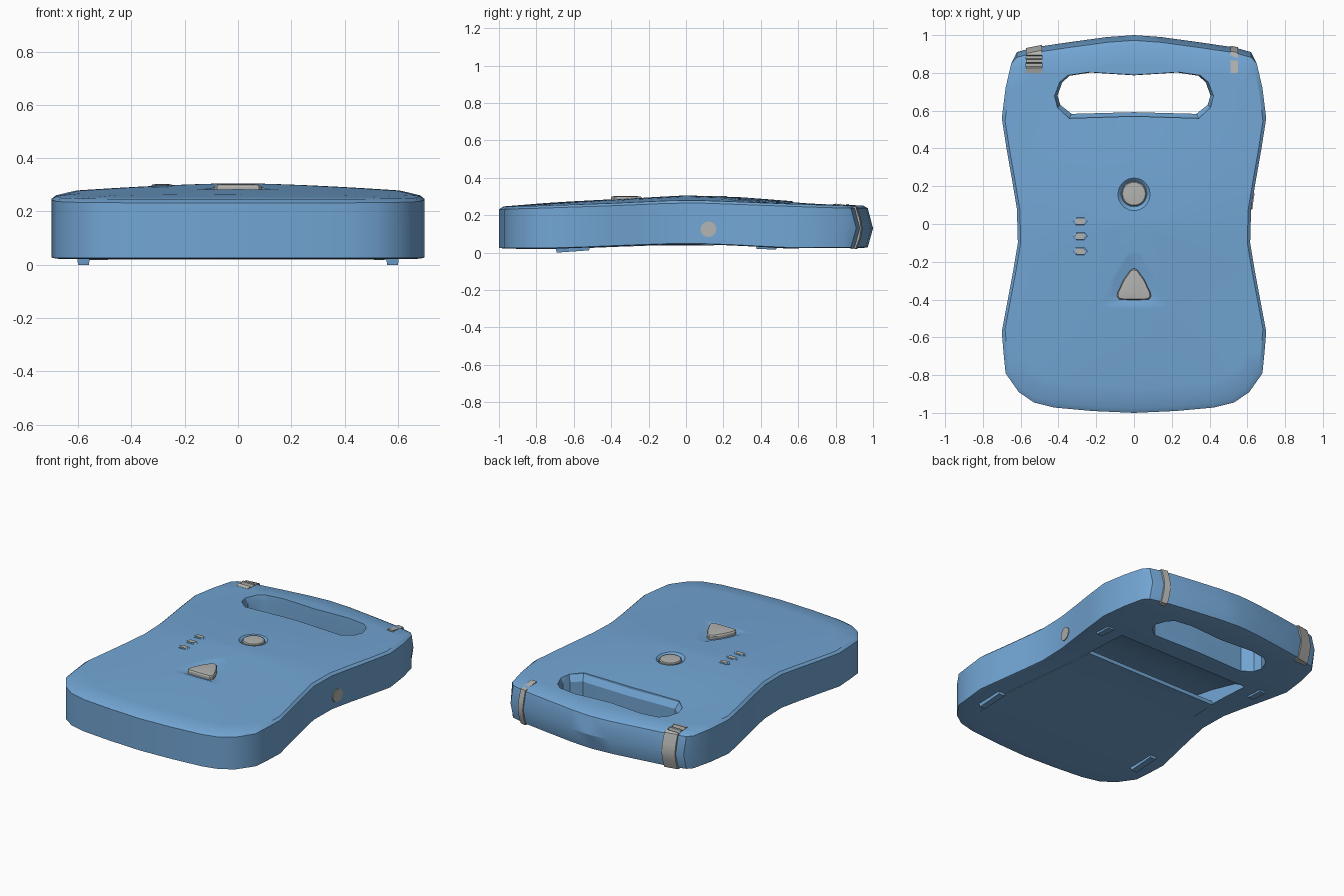
import bpy, bmesh, math

if "Cube" in bpy.data.objects:
    bpy.data.objects.remove(bpy.data.objects["Cube"])


def material(name, rgb):
    m = bpy.data.materials.new(name)
    m.diffuse_color = (*rgb, 1)
    m.use_nodes = True
    m.node_tree.nodes["Principled BSDF"].inputs["Base Color"].default_value = m.diffuse_color
    return m


BLUE = material("blue_plastic", (0.17, 0.38, 0.66))
GREY = material("light_grey", (0.45, 0.45, 0.44))


def loft(name, rings, mat=BLUE, smooth=30):
    """Closed solid through rings with equal point counts."""
    bm = bmesh.new()
    rows = [[bm.verts.new(p) for p in r] for r in rings]
    n = len(rows[0])
    for a, b in zip(rows, rows[1:]):
        for i in range(n):
            bm.faces.new((a[i], a[(i + 1) % n], b[(i + 1) % n], b[i]))
    bm.faces.new(rows[0])
    bm.faces.new(rows[-1])
    bmesh.ops.recalc_face_normals(bm, faces=bm.faces)
    me = bpy.data.meshes.new(name)
    bm.to_mesh(me)
    bm.free()
    ob = bpy.data.objects.new(name, me)
    bpy.context.collection.objects.link(ob)
    me.materials.append(mat)
    if smooth:
        activate(ob)
        bpy.ops.object.shade_smooth_by_angle(angle=math.radians(smooth))
    return ob


def activate(ob):
    bpy.ops.object.select_all(action='DESELECT')
    ob.select_set(True)
    bpy.context.view_layer.objects.active = ob


def cut(target, cutter):
    mod = target.modifiers.new("cut", 'BOOLEAN')
    mod.operation, mod.solver, mod.object = 'DIFFERENCE', 'EXACT', cutter
    activate(target)
    bpy.ops.object.modifier_apply(modifier=mod.name)
    bpy.data.objects.remove(cutter)


def mirror(half):
    return half + [(-x, y) for x, y in reversed(half) if abs(x) > 1e-6]


def scaled(pts, s, c=(0, 0)):
    return [(c[0] + (x - c[0]) * s, c[1] + (y - c[1]) * s) for x, y in pts]


def flat(pts, z):
    return [(x, y, z) for x, y in pts]


def lerp(table, t):
    for (a, u), (b, v) in zip(table, table[1:]):
        if t <= b:
            return u + (v - u) * max(0, (t - a) / (b - a))
    return table[-1][1]


# Height of the crowned top and the arched underside
EDGE = [(-1, .243), (-.5, .26), (0, .277), (.3, .27), (.57, .26), (.8, .252), (1, .247)]
BUMP = [(-1, .002), (-.7, .016), (0, .029), (.3, .026), (.57, .015), (.8, .006), (1, .002)]
BASE = [(-1, .022), (-.65, .022), (-.3, .037), (0, .047), (.3, .037), (.52, .023), (1, .025)]


def top(x, y):
    return lerp(EDGE, y) + lerp(BUMP, y) * (1 - min(1, abs(x) / .66) ** 1.6)


def base(x, y):
    return lerp(BASE, y)


# Body with waisted outline and a back edge that bulges at mid height
outline = mirror([(0, 1), (.14, .99), (.34, .963), (.53, .935), (.62, .91), (.65, .85),
                  (.68, .72), (.70, .56), (.675, .40), (.645, .23), (.62, .08), (.615, -.1),
                  (.64, -.25), (.67, -.41), (.70, -.57), (.69, -.69), (.68, -.79), (.61, -.89),
                  (.53, -.945), (.42, -.972), (.22, -.99), (0, -1)])
rim = [(x, y - (.028 if y > .88 else 0)) for x, y in outline]
scales = [.02, .15, .3, .45, .6, .75, .87, .975]
rings = [[(x, y, base(x, y)) for x, y in scaled(rim, s)] for s in scales]
rings.append([(x, y, base(x, y) + .004) for x, y in rim])
rings.append(flat(outline, .13))
rings.append([(x, y, top(x, y) - .013) for x, y in rim])
rings += [[(x, y, top(x, y)) for x, y in scaled(rim, s)] for s in reversed(scales)]
body = loft("body", rings, smooth=0)

# Handle slot with a flared upper lip
slot = mirror([(0, .787), (.23, .802), (.34, .785), (.38, .75), (.405, .68), (.39, .63),
               (.33, .583), (0, .592)])
c = (0, .69)
lip = [(x * 1.04, .69 + (y - .69) * (1.02 if y > .69 else 1.22)) for x, y in slot]
cut(body, loft("slot_cutter", [flat(slot, -.1), flat(slot, .225), flat(lip, .262), flat(lip, .4)], smooth=0))


def prism(name, profile, x0, x1, mat=BLUE, smooth=30):
    return loft(name, [[(x, y, z) for y, z in profile] for x in (x0, x1)], mat, smooth)


# Finger pocket underneath, reaching in under the rear edge of the base cover
cut(body, prism("pocket_cutter", [(.45, -.05), (.45, .03), (.37, .085), (.15, .14), (-.05, .175),
                                  (-.2, .18), (-.2, .068), (.15, .063), (.15, -.05)], -.47, .47, smooth=0))

# Button dimples
tri = mirror([(0, -.235), (.018, -.243), (.055, -.295), (.088, -.365), (.09, -.385),
              (.078, -.4), (0, -.402)])
tc = (0, -.335)
cut(body, loft("dimple_cutter", [flat(scaled(tri, 1.08, tc), .275),
                                 flat(scaled(tri, 2.2, tc), .309)], smooth=0))
disc = [(.066 * math.cos(i * math.tau / 20), .16 + .066 * math.sin(i * math.tau / 20)) for i in range(20)]
dc = (0, .16)
cut(body, loft("round_dimple_cutter", [flat(scaled(disc, 1.05, dc), .285),
                                       flat(scaled(disc, 1.5, dc), .312)], smooth=0))

# Notch for the ridged strap bar
cut(body, prism("notch_cutter", [(.8, .22), (.8, .4), (1.1, .4), (1.1, .22)], -.572, -.488, smooth=0))

activate(body)
bpy.ops.object.shade_smooth_by_angle(angle=math.radians(30))

# Triangular and round buttons
loft("triangle_button", [flat(tri, .265), flat(tri, .292), flat(scaled(tri, .93, tc), .3),
                         flat(scaled(tri, .6, tc), .303)], GREY)
loft("round_button", [flat(disc, .275), flat(disc, .296), flat(scaled(disc, .92, dc), .301),
                      flat(scaled(disc, .5, dc), .303)], GREY)

# Indicator lamps, each in a raised bezel
for i, y in enumerate((.015, -.065, -.145)):
    p = (-.285, y)
    hexa = [(p[0] + dx, y + dy) for dx, dy in
            ((-.04, 0), (-.025, .02), (.025, .02), (.04, 0), (.025, -.02), (-.025, -.02))]
    z = top(*p)
    loft(f"lamp_bezel_{i}", [flat(hexa, z - .02), flat(hexa, z + .001), flat(scaled(hexa, .85, p), z + .004)])
    loft(f"lamp_{i}", [flat(scaled(hexa, .75, p), z - .01), flat(scaled(hexa, .7, p), z + .006)], GREY)

# Round side button on the right
side = [(.12 + .042 * math.cos(i * math.tau / 16), .125 + .042 * math.sin(i * math.tau / 16)) for i in range(16)]
loft("side_button", [[(x + (y - .12) * .15, y, z) for y, z in side] for x in (.6, .632)], GREY)

# Grey strips wrapped over the back edge
back = [(.911, .245), (.932, .18), (.940, .13), (.932, .08), (.911, .021), (.88, .018), (.88, .2)]
plain = [(.8, .2), (.8, .262)] + back
ridged = [(.8, .2), (.8, .255), (.825, .262), (.835, .232), (.85, .232), (.856, .26), (.87, .26),
          (.876, .235), (.89, .235), (.895, .254)] + back
for name, prof, x0, x1 in (("strap_strip_right", plain, .51, .55), ("strap_strip_left", ridged, -.572, -.488)):
    ob = prism(name, prof, x0, x1, GREY)
    for v in ob.data.vertices:
        if v.co.y > .9:
            v.co.y -= .2 * (abs(v.co.x) - .53)

# Base cover: thin skin following the underside
cover = mirror([(0, .15), (.47, .15), (.49, -.1), (.54, -.4), (.57, -.6), (.54, -.76), (.44, -.86),
                (.25, -.9), (0, -.91)])
cc = (0, -.3)
steps = [1, .8, .6, .4, .2, .03]
loft("base_cover", [[(x, y, base(x, y) + .004) for x, y in scaled(cover, s, cc)] for s in reversed(steps)] +
     [[(x, y, base(x, y) - .003) for x, y in scaled(cover, s, cc)] for s in steps])

# Four feet
for s in (-1, 1):
    for tag, y0, y1, za, zb in (("front", -.70, -.51, 0, .012), ("rear", .37, .49, .02, .016)):
        def ring(dx, d, z0, z1):
            return [(s * .58 - dx, y0 + d, z0), (s * .58 + dx, y0 + d, z0),
                    (s * .58 + dx, y1 - d, z1), (s * .58 - dx, y1 - d, z1)]
        loft(f"{tag}_foot_{'left' if s < 0 else 'right'}",
             [ring(.02, .008, za, zb), ring(.028, 0, .05, .05)])
